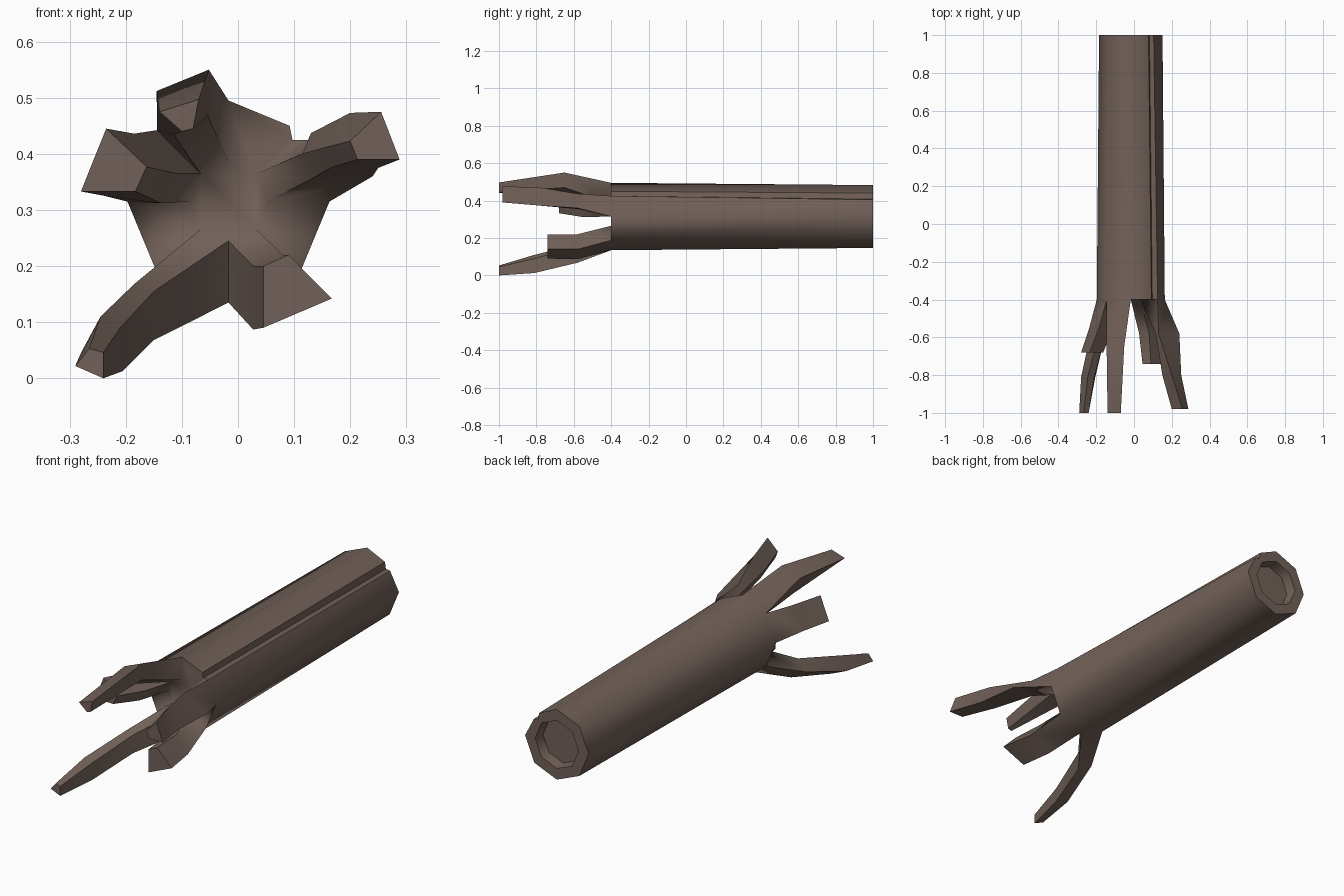
import bpy, bmesh, math
from mathutils import Vector

cube = bpy.data.objects.get("Cube")
if cube:
    bpy.data.objects.remove(cube, do_unlink=True)

bark = bpy.data.materials.new("bark_brown")
bark.use_nodes = True
colour = (0.165, 0.118, 0.098, 1)
bark.diffuse_color = colour
bark.node_tree.nodes["Principled BSDF"].inputs["Base Color"].default_value = colour

CX, CZ, FRONT, BACK = -0.017, 0.315, -0.4, 1.0
bm = bmesh.new()


def octagon(radius, y):
    """Eight (x, y, z) points, counter-clockwise from +x as seen from the front."""
    angles = [i * math.pi / 4 for i in range(8)]
    return [Vector((CX + radius * math.cos(a), y, CZ + radius * math.sin(a))) for a in angles]


def add(points):
    return [bm.verts.new(p) for p in points]


def bridge(a, b):
    n = len(a)
    return [bm.faces.new((a[i], a[(i + 1) % n], b[(i + 1) % n], b[i])) for i in range(n)]


def outline(radius, y, groove):
    """Octagon whose upper left corner is cut by a long stepped groove."""
    pts = octagon(radius, y)
    pts[1:2] = [Vector((x, y, z)) for x, z in groove]
    return pts


# Trunk sides with the groove
front = add(outline(0.18, FRONT, [(0.125, 0.425), (0.097, 0.425), (0.092, 0.45)]))
back = add(outline(0.168, BACK, [(0.104, 0.405), (0.082, 0.408), (0.077, 0.44)]))
bridge(front, back)

# Cut end with a shallow hollow
rim = add(octagon(0.115, BACK))
floor = add(octagon(0.108, BACK - 0.05))
bridge(rim, floor)
bm.faces.new(floor)
corner = [0, 1, 4, 5, 6, 7, 8, 9]      # outline index of each octagon corner
for i in range(8):
    j = (i + 1) % 8
    face = [back[corner[i]], back[corner[j]], rim[j], rim[i]]
    if i == 1:
        face = [back[1], back[2], back[3], back[4], rim[2], rim[1]]
    bm.faces.new(face)

# Root end: centre plate, plus the sectors that carry no root
inner = add(octagon(0.07, FRONT))
cap = [bm.faces.new(inner)]
for i in (1, 4, 7):
    j = (i + 1) % 8
    face = [front[corner[i]], front[corner[j]], inner[j], inner[i]]
    if i == 1:
        face = front[1:5] + [inner[2], inner[1]]
    cap.append(bm.faces.new(face))

# Roots: sector number, then rings of (y, four x-z corners)
roots = {
    0: [(-0.58, (.24, .36), (.13, .437), (.115, .40), (.13, .355)),
        (-0.8, (.25, .375), (.2, .473), (.15, .41), (.165, .375)),
        (-0.98, (.288, .39), (.255, .475), (.2, .423), (.213, .39))],
    2: [(-0.65, (-.052, .55), (-.145, .512), (-.115, .435), (-.055, .47)),
        (-1.0, (-.07, .497), (-.14, .475), (-.1, .44), (-.08, .445))],
    3: [(-0.55, (-.185, .436), (-.237, .325), (-.138, .312), (-.11, .365)),
        (-0.68, (-.235, .445), (-.28, .333), (-.183, .333), (-.163, .377))],
    5: [(-0.58, (-.23, .115), (-.15, .068), (-.15, .155), (-.185, .168)),
        (-0.81, (-.28, .045), (-.205, .013), (-.21, .09), (-.245, .11)),
        (-1.0, (-.29, .022), (-.24, 0), (-.24, .046), (-.265, .053))],
    6: [(-0.58, (.027, .087), (.14, .14), (.08, .22), (.027, .2)),
        (-0.74, (.045, .09), (.167, .142), (.09, .22), (.045, .2))],
}
for i, rings in roots.items():
    j = (i + 1) % 8
    ring = [front[corner[i]], front[corner[j]], inner[j], inner[i]]
    for y, *corners in rings:
        tip = add([Vector((x, y, z)) for x, z in corners])
        bridge(ring, tip)
        ring = tip
    bm.faces.new(ring)

bmesh.ops.recalc_face_normals(bm, faces=bm.faces)

# Soft shading: round the trunk sides and blend the root end into the roots
for f in bm.faces:
    f.smooth = True
for e in bm.edges:
    e.smooth = e.calc_face_angle(0) < math.radians(47)
inner_set = set(inner)
for f in cap:
    for e in f.edges:
        if inner_set & set(e.verts):
            e.smooth = True

mesh = bpy.data.meshes.new("trunk_with_roots")
bm.to_mesh(mesh)
bm.free()
mesh.materials.append(bark)
trunk = bpy.data.objects.new("trunk_with_roots", mesh)
bpy.context.collection.objects.link(trunk)
